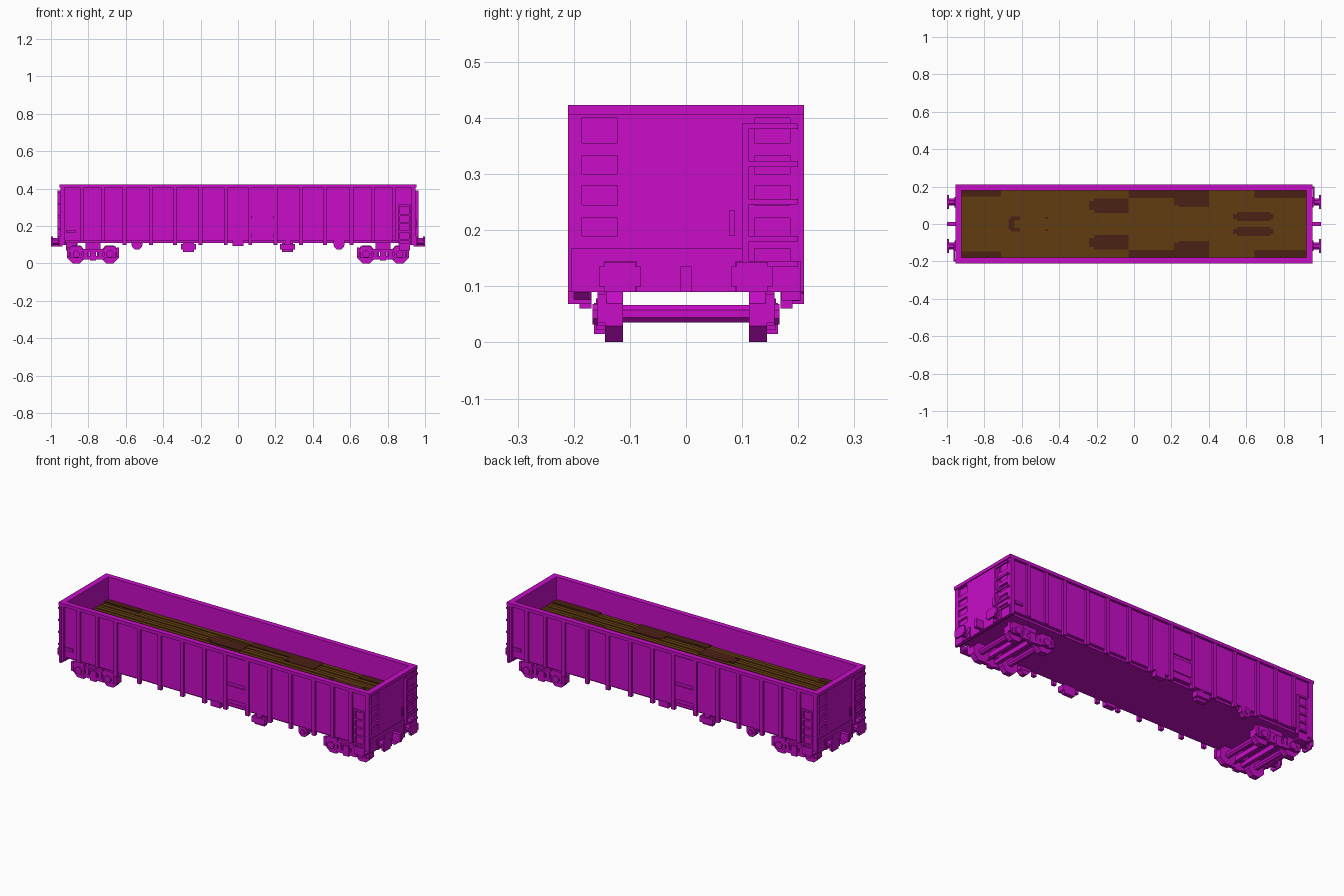
import bpy, bmesh, math
from mathutils import Matrix

cube = bpy.data.objects.get("Cube")
if cube:
    bpy.data.objects.remove(cube, do_unlink=True)


def material(name, rgb):
    m = bpy.data.materials.new(name)
    m.use_nodes = True
    m.diffuse_color = (*rgb, 1)
    bsdf = next(n for n in m.node_tree.nodes if n.type == 'BSDF_PRINCIPLED')
    bsdf.inputs["Base Color"].default_value = (*rgb, 1)
    bsdf.inputs["Roughness"].default_value = 0.8
    return m


PAINT = material("magenta_paint", (0.58, 0.004, 0.58))
WOOD = material("brown_wood", (0.12, 0.046, 0.005))
STAIN = material("dark_wood", (0.068, 0.015, 0.007))

ONE = [(1, 1)]
TURN = [(1, 1), (-1, -1)]           # half-turn symmetry
SIDES = [(1, 1), (1, -1)]
ENDS = [(1, 1), (-1, 1)]
ALL = [(1, 1), (1, -1), (-1, 1), (-1, -1)]


def part(name, boxes=(), discs=(), copies=ONE, mat=PAINT):
    """boxes: (x0, x1, y0, y1, z0, z1); discs: (axis, x, y, z, radius, length, sides)"""
    bm = bmesh.new()
    for sx, sy in copies:
        for x0, x1, y0, y1, z0, z1 in boxes:
            mid = ((x0 + x1) / 2 * sx, (y0 + y1) / 2 * sy, (z0 + z1) / 2)
            bmesh.ops.create_cube(bm, size=1, matrix=Matrix.Translation(mid) @
                                  Matrix.Diagonal((x1 - x0, y1 - y0, z1 - z0, 1)))
        for axis, x, y, z, r, length, n in discs:
            turn = Matrix.Rotation(math.pi / 2, 4, 'X' if axis == 'Y' else 'Y')
            bmesh.ops.create_cone(bm, cap_ends=True, segments=n, radius1=r, radius2=r, depth=length,
                                  matrix=Matrix.Translation((x * sx, y * sy, z)) @ turn
                                  @ Matrix.Rotation(math.pi / n, 4, 'Z'))
    mesh = bpy.data.meshes.new(name)
    bm.to_mesh(mesh)
    bm.free()
    mesh.materials.append(mat)
    ob = bpy.data.objects.new(name, mesh)
    bpy.context.collection.objects.link(ob)
    return ob


# Body shell
part("underframe", [(-0.935, 0.935, -0.18, 0.18, 0.11, 0.285)])
part("side_wall", [(-0.94, 0.94, 0.18, 0.197, 0.122, 0.41)], copies=SIDES)
part("end_wall", [(0.922, 0.94, -0.197, 0.197, 0.10, 0.41)], copies=ENDS)
part("side_rim", [(-0.955, 0.955, 0.18, 0.21, 0.405, 0.423)], copies=SIDES)
part("end_rim", [(0.922, 0.955, -0.18, 0.18, 0.405, 0.423)], copies=ENDS)

# Side ribs and corner posts
ribs = [0.065, 0.2, 0.337, 0.465, 0.607, 0.722, 0.835]
part("side_ribs", [(x - 0.01, x + 0.01, 0.19, 0.208, 0.10 if x < 0.7 else 0.12, 0.405)
                   for x in ribs], copies=ALL)
part("corner_posts", [(0.925, 0.95, 0.185, 0.208, 0.10, 0.405)], copies=ALL)

# Side doors: a raised leaf above and below a crossbar
part("side_doors", [(0.075, 0.19, -0.203, -0.19, 0.255, 0.40),
                    (0.075, 0.19, -0.203, -0.19, 0.16, 0.237),
                    (0.075, 0.19, -0.200, -0.19, 0.125, 0.14)], copies=TURN)
part("side_handles", [(-0.92, -0.87, -0.206, -0.19, 0.165, 0.18)], copies=TURN)

# Ladder on the side wall
part("side_ladders",
     [(x, x + 0.008, -0.21, -0.19, 0.10, 0.315) for x in (0.857, 0.914)] +
     [(0.857, 0.922, -0.21, -0.203, z, z + 0.01) for z in (0.12, 0.165, 0.21, 0.255, 0.305)],
     copies=TURN)

# End faces with a column of recesses at each edge
bars = [(0.09, 0.145), (0.167, 0.19), (0.222, 0.245), (0.28, 0.30), (0.333, 0.355), (0.40, 0.41)]
part("end_frames",
     [(0.938, 0.95, -0.122, 0.122, 0.09, 0.41)] +
     [(0.938, 0.95, min(s * 0.19, s * 0.21), max(s * 0.19, s * 0.21), 0.09, 0.41) for s in (1, -1)] +
     [(0.938, 0.95, min(s * 0.122, s * 0.19), max(s * 0.122, s * 0.19), a, b)
      for s in (1, -1) for a, b in bars], copies=TURN)
part("headstocks", [(0.94, 0.954, -0.205, 0.205, 0.09, 0.145),
                    (0.94, 0.953, -0.205, 0.10, 0.145, 0.167)], copies=TURN)
part("end_levers", [(0.95, 0.955, 0.077, 0.087, 0.19, 0.235)], copies=TURN)

# Ladder on the end wall
part("end_ladders",
     [(0.95, 0.965, 0.10, 0.111, 0.135, 0.39)] +
     [(0.957, 0.965, 0.10, 0.20, z, z + 0.01) for z in (0.135, 0.18, 0.246, 0.313, 0.38)] +
     [(0.95, 0.965, 0.19, 0.198, z, z + 0.01) for z in (0.135, 0.18, 0.246, 0.313, 0.38)],
     copies=TURN)

# Buffers and couplers
part("buffers",
     [(0.95, 0.96, 0.088, 0.145, 0.09, 0.145),
      (0.99, 1.0, 0.08, 0.155, 0.10, 0.135), (0.99, 1.0, 0.09, 0.145, 0.09, 0.143)],
     [('X', 0.972, 0.117, 0.117, 0.02, 0.045, 8)], copies=ALL)
part("couplers", [(0.95, 1.0, -0.01, 0.01, 0.09, 0.135)], copies=ENDS)

# Corner footsteps
part("footsteps", [(0.86, 0.92, -0.21, -0.20, 0.068, 0.11),
                   (0.86, 0.92, -0.21, -0.168, 0.068, 0.076)], copies=TURN)

# Brake and equipment boxes hanging under the sills
part("equipment_boxes",
     [(-0.03, 0.03, -0.20, -0.17, 0.093, 0.125),
      (0.225, 0.305, -0.205, -0.17, 0.075, 0.105),
      (0.235, 0.295, -0.19, -0.168, 0.06, 0.11),
      (0.25, 0.28, -0.195, -0.17, 0.10, 0.125)], copies=TURN)
part("brake_valves", [(0.51, 0.57, -0.20, -0.17, 0.095, 0.122)],
     [('Y', 0.54, -0.187, 0.10, 0.028, 0.03, 8), ('Y', 0.54, -0.205, 0.10, 0.014, 0.01, 8)],
     copies=TURN)

# Bogies: wheels, axles, side frames with axle boxes and springs
AXLES = (0.685, 0.865)
part("wheels", discs=[('Y', x, 0.128, 0.049, 0.052, 0.032, 8) for x in AXLES], copies=ALL)
part("axles", discs=[('Y', x, 0, 0.051, 0.017, 0.23, 8) for x in AXLES], copies=ENDS)
part("bogie_crossbeams", [(0.735, 0.755, -0.15, 0.15, 0.04, 0.066),
                          (0.795, 0.815, -0.15, 0.15, 0.04, 0.066)], copies=ENDS)
part("bogie_side_frames",
     [(0.645, 0.905, 0.142, 0.156, 0.06, 0.078),
      (0.715, 0.835, 0.142, 0.160, 0.022, 0.04),
      (0.725, 0.745, 0.142, 0.160, 0.022, 0.078),
      (0.805, 0.825, 0.142, 0.160, 0.022, 0.078),
      (0.758, 0.792, 0.142, 0.164, 0.015, 0.07),
      (0.636, 0.65, 0.142, 0.158, 0.035, 0.085),
      (0.90, 0.914, 0.142, 0.158, 0.035, 0.085)] +
     [(x - 0.032, x + 0.032, 0.142, 0.158, 0.03, 0.092) for x in AXLES],
     [('Y', x, 0.155, 0.05, 0.02, 0.024, 8) for x in AXLES], copies=ALL)
part("bogie_mounts", [(0.735, 0.815, 0.113, 0.143, 0.06, 0.115)], copies=ALL)

# Plank floor with alternating heights
N, W = 16, 0.36 / 16
planks = [(-0.922, 0.922, -0.18 + i * W, -0.18 + (i + 1) * W, 0.28, 0.293 + 0.004 * (i % 2))
          for i in range(N)]
part("floor_planks", planks, mat=WOOD)

# Dark stained patches as thin plates, with stepped ends
stains = [(-0.922, -0.71, 0.148, 0.18), (-0.03, 0.40, 0.14, 0.18), (0.645, 0.92, 0.14, 0.18),
          (-0.24, -0.03, 0.075, 0.122), (-0.215, -0.03, 0.06, 0.137),
          (0.215, 0.40, 0.10, 0.14), (0.24, 0.40, 0.09, 0.10),
          (0.53, 0.745, 0.027, 0.053), (0.55, 0.73, 0.016, 0.064),
          (-0.67, -0.64, 0.0, 0.03), (-0.66, -0.61, 0.022, 0.04),
          (-0.475, -0.46, 0.03, 0.038)]
part("floor_stains", [(x0, x1, y0, y1, 0.2935, 0.299) for x0, x1, y0, y1 in stains],
     copies=SIDES, mat=STAIN)
